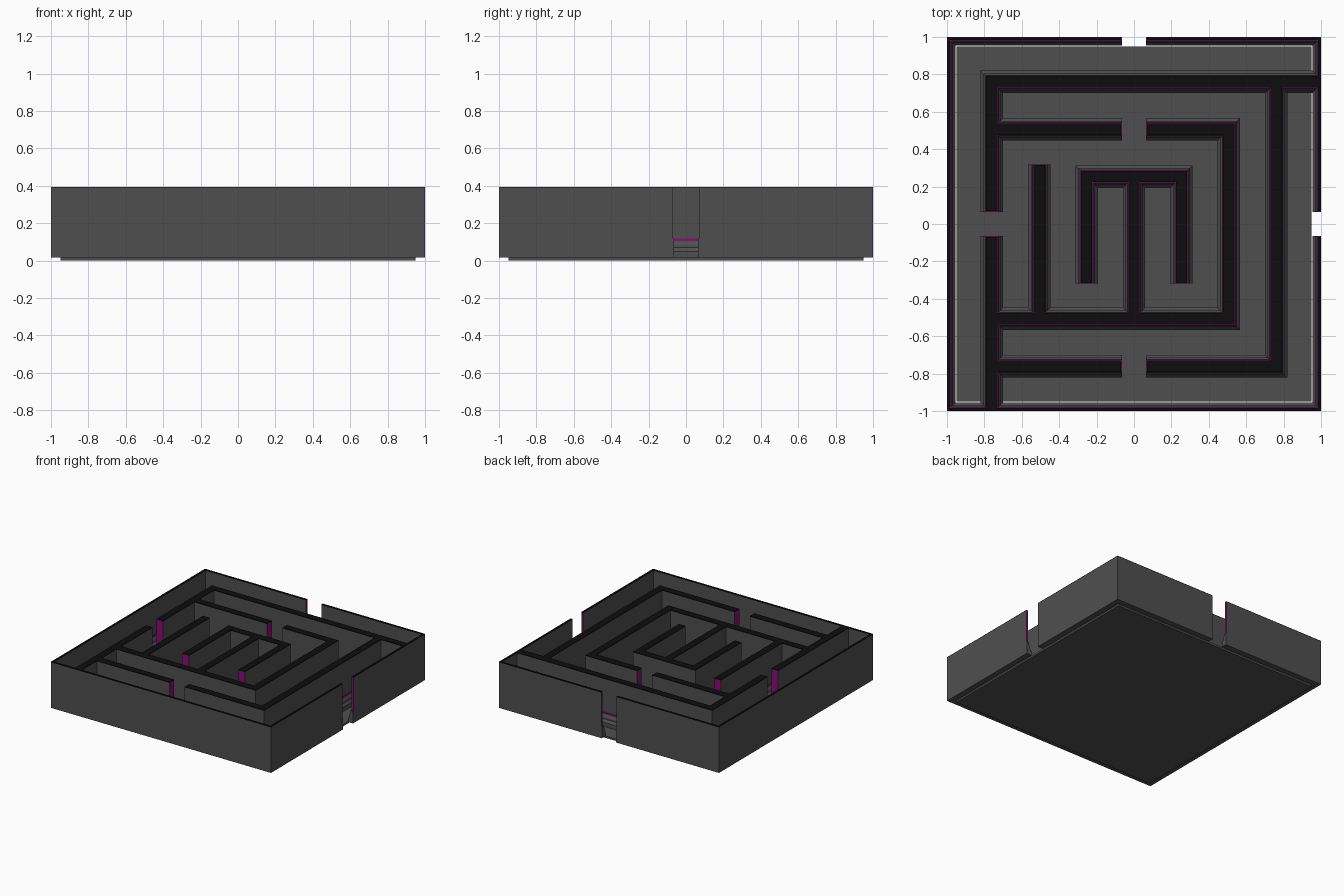
import bpy, bmesh

if "Cube" in bpy.data.objects:
    bpy.data.objects.remove(bpy.data.objects["Cube"])

A, B, C, D = 0.2533, 0.507, 0.76, 1.0133   # wall grid lines (outer wall is cut at 1)
GAP = 0.065                                # half width of every opening
TIP = A + GAP                              # free end of the dead-end walls


def material(name, rgb):
    m = bpy.data.materials.new(name)
    m.diffuse_color = (*rgb, 1)
    m.use_nodes = True
    m.node_tree.nodes["Principled BSDF"].inputs["Base Color"].default_value = m.diffuse_color
    return m


MATS = [material("dark_grey", (0.078, 0.078, 0.078)),
        material("black", (0.004, 0.004, 0.004)),
        material("magenta", (0.25, 0.004, 0.19))]
GREY, BLACK, MAGENTA = 0, 1, 2

# Wall cross-section: half width, height, inset at free ends, colour of the band above
PROFILE = [(0.060, 0.016, 0.0, GREY),
           (0.060, 0.050, 0.0, GREY),
           (0.045, 0.070, 0.0, GREY),
           (0.045, 0.085, 0.0, GREY),
           (0.035, 0.103, 0.0, GREY),
           (0.035, 0.106, 0.0, MAGENTA),
           (0.035, 0.118, 0.0, MAGENTA),
           (0.030, 0.118, 0.004, GREY),
           (0.030, 0.390, 0.004, BLACK),
           (0.030, 0.395, 0.004, BLACK)]
WALL_BAND = 7


def clip(v):
    return max(-1.0, min(1.0, v))


def add_wall(bm, axis, pos, lo, hi, free, outer):
    """Loft the profile along one straight wall; free marks open ends ('l', 'h')."""
    def face(vs, mat):
        f = bm.faces.new(vs if axis == 'x' else vs[::-1])
        f.material_index = mat
        if f.calc_area() < 1e-7:
            bm.faces.remove(f)

    rings = []
    for h, z, inset, _ in PROFILE:
        a = clip(lo + inset if 'l' in free else lo - h)
        b = clip(hi - inset if 'h' in free else hi + h)
        p, q = clip(pos - h), clip(pos + h)
        ring = [(a, p), (b, p), (b, q), (a, q)]
        rings.append([bm.verts.new((u, v, z) if axis == 'x' else (v, u, z)) for u, v in ring])

    for k in range(len(rings) - 1):
        r, s, mat = rings[k], rings[k + 1], PROFILE[k][3]
        for i in range(4):
            if (i == 1 and 'h' not in free) or (i == 3 and 'l' not in free):
                continue                                  # end runs into another wall
            j = (i + 1) % 4
            m = MAGENTA if i % 2 and k == WALL_BAND else mat
            outside = (i == 0 and pos < -1) or (i == 2 and pos > 1)
            if outside and m == MAGENTA:
                m = GREY
            face([r[i], r[j], s[j], s[i]], m)
    face(rings[-1], BLACK)
    if outer:
        face(rings[0][::-1], GREY)


def finish(bm, name):
    loose = [v for v in bm.verts if not v.link_faces]
    bmesh.ops.delete(bm, geom=loose, context='VERTS')
    me = bpy.data.meshes.new(name)
    bm.to_mesh(me)
    bm.free()
    for m in MATS:
        me.materials.append(m)
    ob = bpy.data.objects.new(name, me)
    bpy.context.collection.objects.link(ob)
    return ob


def walls(name, specs, outer=False):
    bm = bmesh.new()
    for spec in specs:
        add_wall(bm, *spec, outer)
    finish(bm, name)


# Floor slab
bm = bmesh.new()
bmesh.ops.create_cube(bm, size=1)
for v in bm.verts:
    v.co = (v.co.x * 1.9, v.co.y * 1.9, 0.016 * (v.co.z + 0.5))
finish(bm, "floor_slab")

# Outer walls with openings at the back and right
walls("outer_walls", [
    ('x', -D, -D, D, ''),
    ('y', -D, -D, D, ''),
    ('x', D, -D, -GAP, 'h'), ('x', D, GAP, D, 'l'),
    ('y', D, -D, -GAP, 'h'), ('y', D, GAP, D, 'l'),
], outer=True)

# Outer corridor walls
walls("outer_corridor_walls", [
    ('x', C, -C, D, ''),
    ('y', C, -C, C, ''),
    ('y', -C, GAP, C, 'l'), ('y', -C, -D, -GAP, 'h'),
    ('x', -C, -C, -GAP, 'h'), ('x', -C, GAP, C, 'l'),
])

# Middle ring walls
walls("middle_walls", [
    ('x', B, -C, -GAP, 'h'), ('x', B, GAP, B, 'l'),
    ('y', B, -B, B, ''),
    ('x', -B, -C, B, ''),
    ('y', -B, -B, TIP, 'h'),
])

# Centre walls in the shape of a comb
walls("centre_walls", [
    ('x', A, -A, A, ''),
    ('y', 0.0, -B, A, ''),
    ('y', -A, -TIP, A, 'l'), ('y', A, -TIP, A, 'l'),
])
